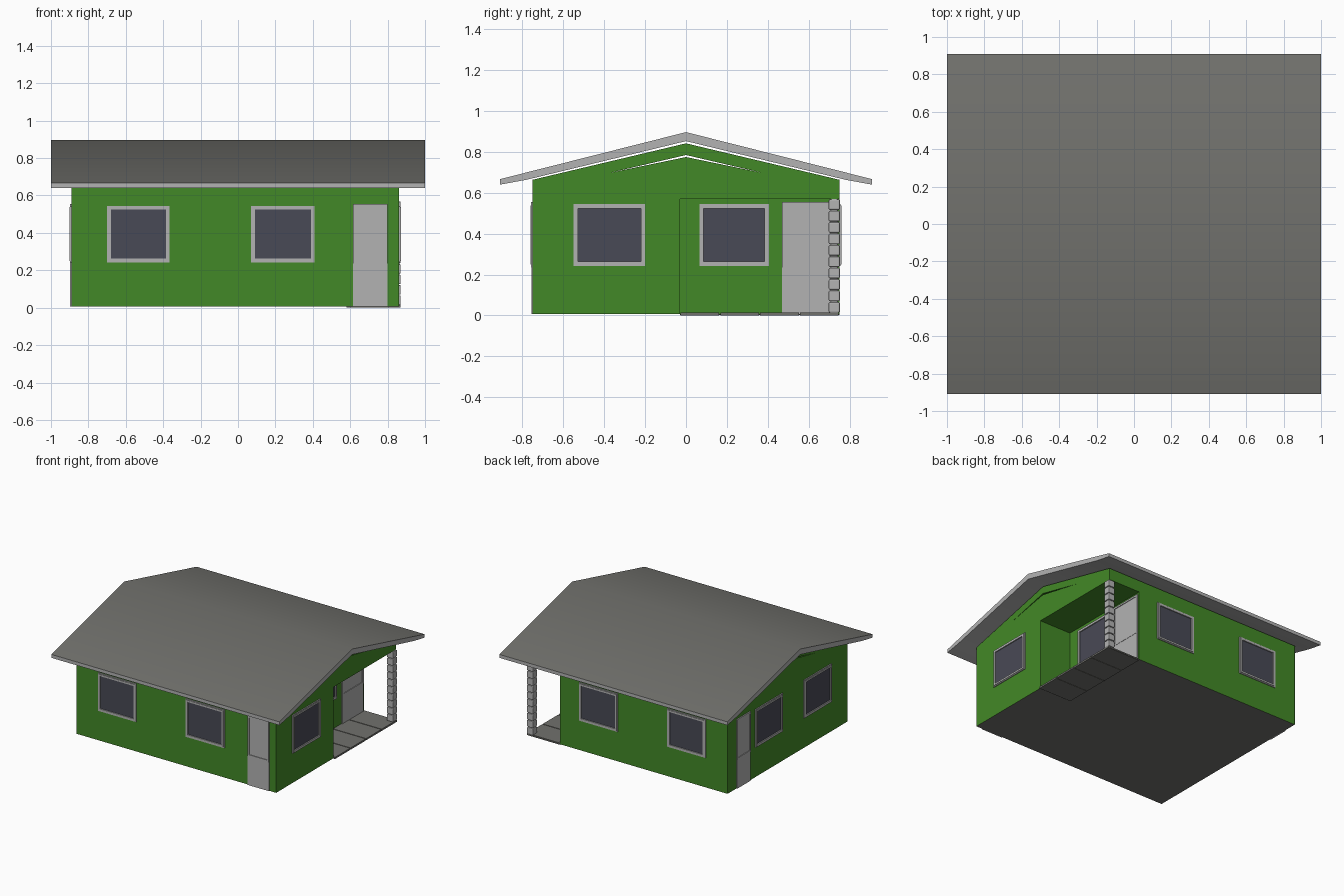
import bpy, bmesh, math
from mathutils import Vector

if "Cube" in bpy.data.objects:
    bpy.data.objects.remove(bpy.data.objects["Cube"])


def material(name, rgb):
    m = bpy.data.materials.new(name)
    m.diffuse_color = (*rgb, 1)
    m.use_nodes = True
    m.node_tree.nodes["Principled BSDF"].inputs["Base Color"].default_value = m.diffuse_color
    return m


GREEN = material("green wall", (0.055, 0.25, 0.02))
ROOF = material("roof grey", (0.165, 0.165, 0.152))
TRIM = material("light grey trim", (0.45, 0.45, 0.45))
GLASS = material("dark glass", (0.066, 0.068, 0.092))


def finish(name, bm, mats, rule=None, bevel=0):
    bmesh.ops.recalc_face_normals(bm, faces=bm.faces)
    if rule:
        for f in bm.faces:
            f.material_index = rule(f)
    me = bpy.data.meshes.new(name)
    bm.to_mesh(me)
    bm.free()
    ob = bpy.data.objects.new(name, me)
    bpy.context.collection.objects.link(ob)
    for m in mats:
        me.materials.append(m)
    if bevel:
        b = ob.modifiers.new("bevel", 'BEVEL')
        b.width, b.segments = bevel, 2
    return ob


def add_box(bm, lo, hi, mat=0):
    vs = bmesh.ops.create_cube(bm, size=1)["verts"]
    for v in vs:
        v.co = Vector([(a + b) / 2 + c * abs(b - a) for a, b, c in zip(lo, hi, v.co)])
    for f in {f for v in vs for f in v.link_faces}:
        f.material_index = mat


def prism(name, profile, x0, x1, mats, rule=None):
    """Extrude a (y, z) profile along x."""
    bm = bmesh.new()
    f = bm.faces.new([bm.verts.new((x0, y, z)) for y, z in profile])
    ext = bmesh.ops.extrude_face_region(bm, geom=[f])["geom"]
    bmesh.ops.translate(bm, vec=(x1 - x0, 0, 0),
                        verts=[g for g in ext if isinstance(g, bmesh.types.BMVert)])
    return finish(name, bm, mats, rule)


# --- house body: full section, then the section with the corner porch left open
X0, XP, X1, Y = -0.89, 0.58, 0.86, 0.75
underside = lambda f: 1 if f.normal.z < -0.9 and f.calc_center_median().z < 0.1 else 0
prism("house_body", [(-Y, 0.006), (Y, 0.006), (Y, 0.62), (0, 0.775), (-Y, 0.62)],
      X0, XP, [GREEN, ROOF], underside)
prism("house_body_porch_end",
      [(-Y, 0.006), (-0.03, 0.006), (-0.03, 0.57), (Y, 0.57), (Y, 0.62), (0, 0.775), (-Y, 0.62)],
      XP, X1, [GREEN, ROOF], underside)
# gable strip above the walls, with a thin slit at the peak
prism("upper_gable", [(-Y, 0.61), (0, 0.785), (Y, 0.61), (Y, 0.664), (0, 0.842), (-Y, 0.664)],
      X0, X1, [GREEN])

# --- roof slab: dark top, light edges and soffit
roof = prism("roof", [(-0.91, 0.64), (-0.78, 0.664), (0, 0.853), (0.78, 0.664), (0.91, 0.64),
                      (0.91, 0.667), (0, 0.897), (-0.91, 0.667)],
             -1, 1, [TRIM, ROOF], lambda f: 1 if f.normal.z > 0.5 else 0)
bpy.context.view_layer.objects.active = roof
roof.select_set(True)
bpy.ops.object.shade_smooth_by_angle(angle=math.radians(35))

# --- walls that carry windows and doors: (axis, plane, outward sign)
WALLS = {"front": (1, -Y, -1), "back": (1, Y, 1), "left": (0, X0, -1),
         "right": (0, X1, 1), "porch": (0, XP, 1)}


def wall_box(bm, wall, u0, u1, z0, z1, d, mat):
    axis, p, s = WALLS[wall]
    a, b = sorted((p - s * 0.004, p + s * d))
    if axis == 1:
        add_box(bm, (u0, a, z0), (u1, b, z1), mat)
    else:
        add_box(bm, (a, u0, z0), (b, u1, z1), mat)


def frame(bm, wall, u0, u1, z0, z1, w, d):
    wall_box(bm, wall, u0, u1, z0, z0 + w, d, 0)
    wall_box(bm, wall, u0, u1, z1 - w, z1, d, 0)
    wall_box(bm, wall, u0, u0 + w, z0 + w, z1 - w, d, 0)
    wall_box(bm, wall, u1 - w, u1, z0 + w, z1 - w, d, 0)


def window(name, wall, u0, u1):
    bm = bmesh.new()
    wall_box(bm, wall, u0 + 0.01, u1 - 0.01, 0.255, 0.53, 0.003, 1)
    frame(bm, wall, u0, u1, 0.242, 0.545, 0.013, 0.007)
    frame(bm, wall, u0 + 0.007, u1 - 0.007, 0.25, 0.538, 0.014, 0.011)
    finish(name, bm, [TRIM, GLASS])


def door(name, wall, u0, u1):
    bm = bmesh.new()
    wall_box(bm, wall, u0, u1, 0.006, 0.555, 0.004, 0)
    frame(bm, wall, u0, u1, 0.235, 0.555, 0.014, 0.009)
    wall_box(bm, wall, u0, u1, 0.006, 0.235, 0.007, 0)
    finish(name, bm, [TRIM])


for wall in ("front", "back"):
    window(wall + "_window_left", wall, -0.70, -0.365)
    window(wall + "_window_right", wall, 0.07, 0.41)
window("left_window_front", "left", -0.55, -0.20)
window("left_window_back", "left", 0.065, 0.405)
window("right_window", "right", -0.55, -0.20)
window("porch_window", "porch", 0.065, 0.405)
door("front_door", "front", 0.615, 0.80)
door("left_door", "left", 0.47, 0.64)
door("porch_door", "porch", 0.47, 0.735)

# --- porch floor boards
bm = bmesh.new()
step = 0.78 / 4
for i in range(4):
    y = -0.03 + i * step
    add_box(bm, (XP, y + 0.003, 0), (0.87, y + step - 0.003, 0.014))
add_box(bm, (XP, -0.03, 0.002), (X1, Y, 0.008))
finish("porch_floor", bm, [ROOF])

# --- stacked block corner post
bm = bmesh.new()
n = 10
h = (0.57 - 0.012) / n
for i in range(n):
    z = 0.012 + i * h
    add_box(bm, (0.815, 0.698, z + 0.002), (0.87, 0.753, z + h - 0.002))
add_box(bm, (0.825, 0.708, 0.01), (0.86, 0.743, 0.575))
finish("porch_post", bm, [TRIM], bevel=0.006)
